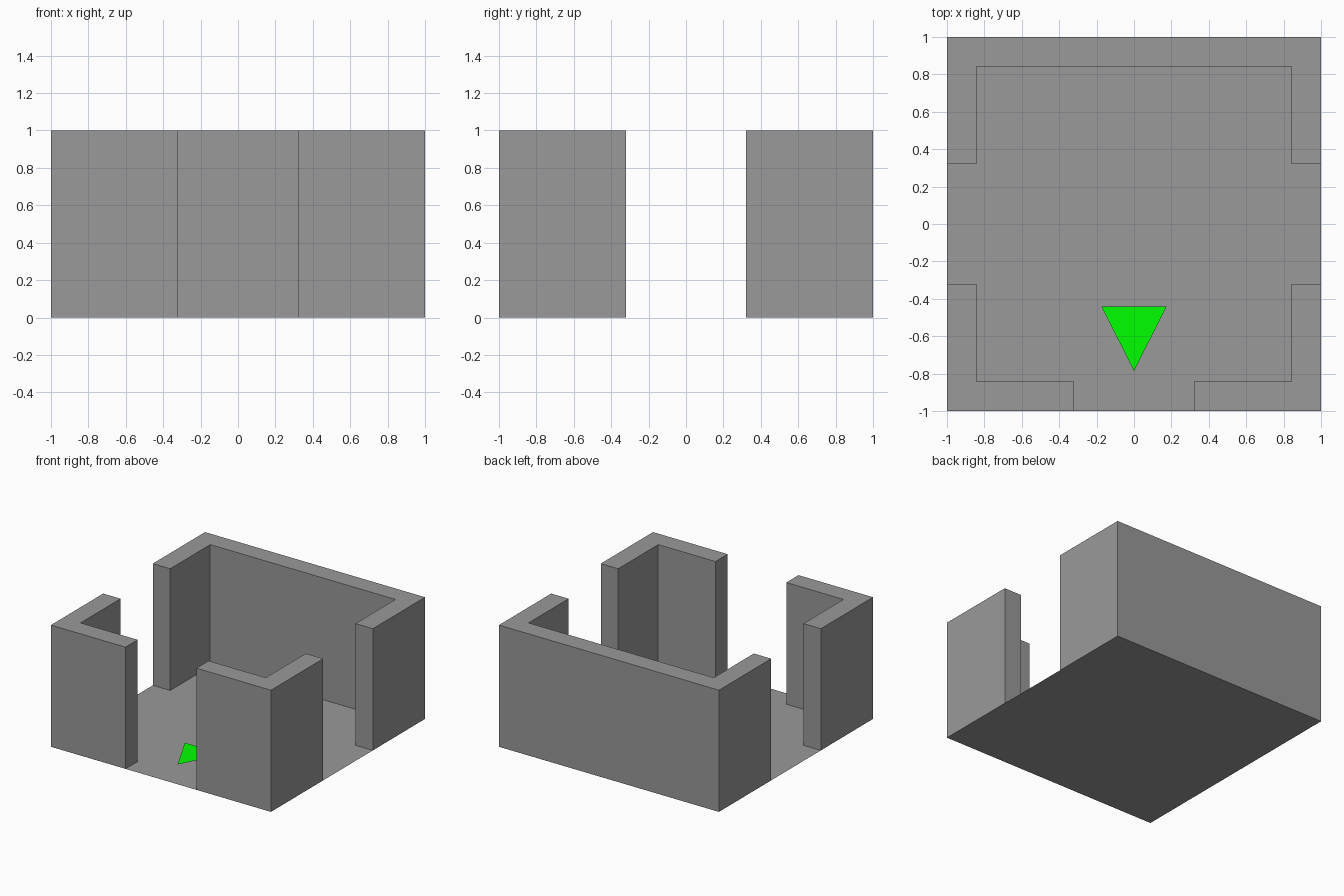
import bpy

if "Cube" in bpy.data.objects:
    bpy.data.objects.remove(bpy.data.objects["Cube"])

INNER = 0.842   # inner wall face
GAP = 0.322     # half width of each doorway
HEIGHT = 1.0


def material(name, r, g, b):
    mat = bpy.data.materials.new(name)
    mat.diffuse_color = (r, g, b, 1)
    mat.use_nodes = True
    mat.node_tree.nodes["Principled BSDF"].inputs["Base Color"].default_value = mat.diffuse_color
    return mat


grey = material("dark_grey", 0.32, 0.32, 0.32)
green = material("green", 0.0, 1.0, 0.0)


def make_object(name, verts, faces, mat):
    mesh = bpy.data.meshes.new(name)
    mesh.from_pydata(verts, [], faces)
    mesh.update()
    mesh.materials.append(mat)
    obj = bpy.data.objects.new(name, mesh)
    bpy.context.collection.objects.link(obj)
    return obj


def flat(name, outline, z, mat):
    """Single upward-facing sheet from a counter-clockwise outline."""
    return make_object(name, [(x, y, z) for x, y in outline],
                       [list(range(len(outline)))], mat)


def wall(name, outline):
    """Extrude a counter-clockwise plan; the floor sheet closes the bottom."""
    n = len(outline)
    verts = [(x, y, z) for z in (0, HEIGHT) for x, y in outline]
    faces = [[i, (i + 1) % n, (i + 1) % n + n, i + n] for i in range(n)]
    faces.append(list(range(n, 2 * n)))
    return make_object(name, verts, faces, grey)


# Floor sheet
flat("floor", [(-1, -1), (1, -1), (1, 1), (-1, 1)], 0, grey)

# U-shaped back wall with its two side returns
wall("back_wall", [(-1, GAP), (-INNER, GAP), (-INNER, INNER), (INNER, INNER),
                   (INNER, GAP), (1, GAP), (1, 1), (-1, 1)])

# L-shaped front corners, mirrored across x
corner = wall("front_corner_walls", [(GAP, -1), (1, -1), (1, -GAP), (INNER, -GAP),
                                     (INNER, -INNER), (GAP, -INNER)])
mirror = corner.modifiers.new("mirror", 'MIRROR')
mirror.use_axis[0] = True
mirror.use_mirror_merge = False

# Green direction marker hovering just above the floor
flat("direction_marker", [(0, -0.785), (0.175, -0.44), (-0.175, -0.44)], 0.04, green)
